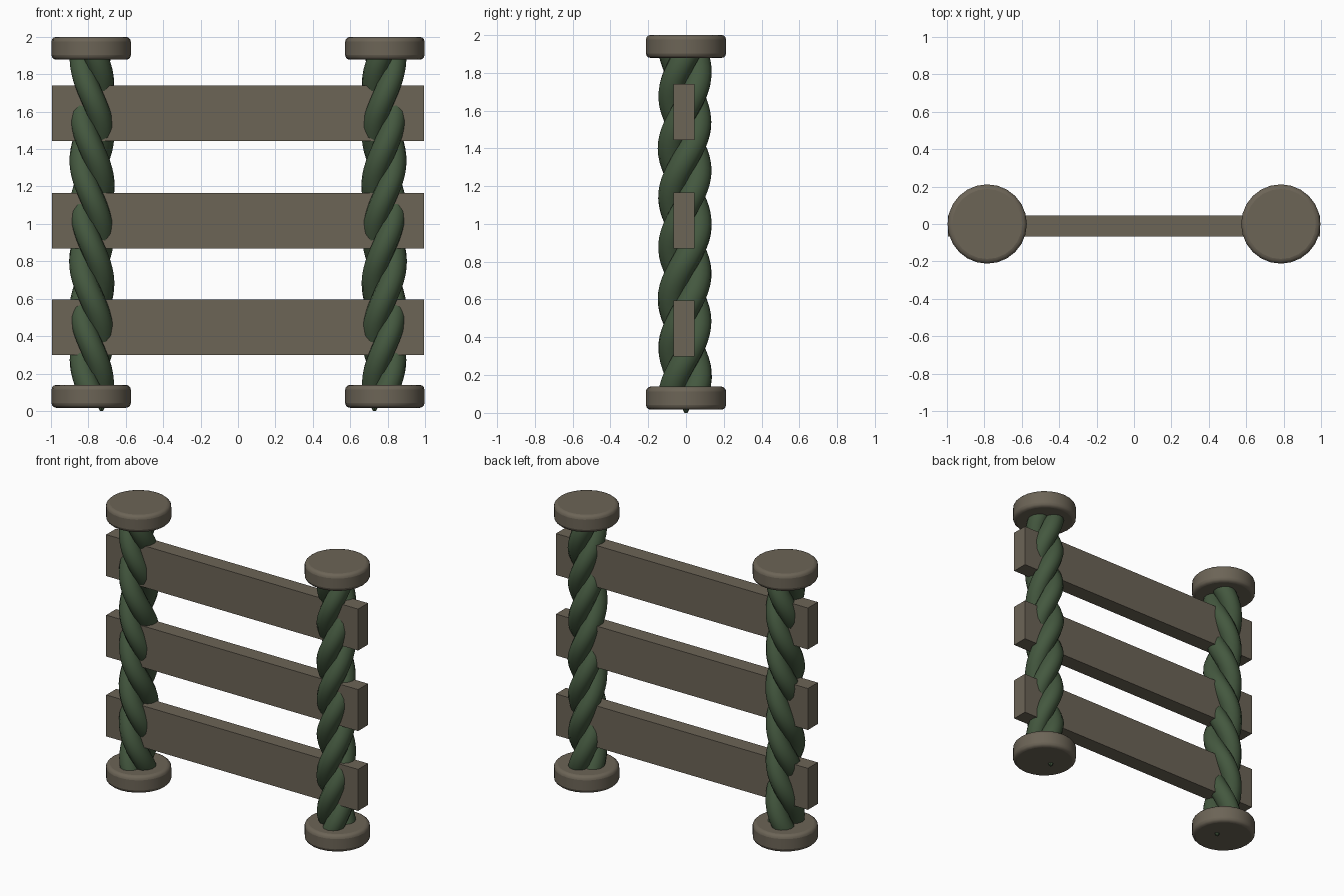
import bpy
from math import pi, cos, sin

if "Cube" in bpy.data.objects:
    bpy.data.objects.remove(bpy.data.objects["Cube"])

PITCH, POST_X, POST_Y = 0.8, 0.785, -0.006


def material(name, color):
    m = bpy.data.materials.new(name)
    m.diffuse_color = (*color, 1)
    m.use_nodes = True
    m.node_tree.nodes["Principled BSDF"].inputs["Base Color"].default_value = m.diffuse_color
    return m


stone = material("weathered_wood", (0.15, 0.128, 0.094))
green = material("green_rope", (0.058, 0.098, 0.05))


def finish(obj, name, mat):
    obj.name = name
    obj.data.materials.append(mat)
    return obj


# Horizontal planks
def plank(name, z):
    bpy.ops.mesh.primitive_cube_add(size=1, location=(0, -0.01, z))
    o = bpy.context.object
    o.scale = (1.99, 0.112, 0.296)
    bpy.ops.object.transform_apply(location=False, rotation=False, scale=True)
    finish(o, name, stone)


# Rounded discs at both ends of a post
def disc(name, x, z):
    bpy.ops.mesh.primitive_cylinder_add(vertices=24, radius=0.212, depth=0.122,
                                        location=(x, 0, z))
    o = finish(bpy.context.object, name, stone)
    b = o.modifiers.new("rounded_rim", 'BEVEL')
    b.width, b.segments = 0.025, 3
    b.limit_method, b.angle_limit = 'ANGLE', 0.8
    bpy.ops.object.shade_smooth_by_angle(angle=0.7)


# One helical rope strand, swept along a curve; side flips the twist
def strand(name, side, z_ref, depth):
    c = bpy.data.curves.new(name, 'CURVE')
    c.dimensions = '3D'
    c.bevel_depth, c.bevel_resolution = depth, 4
    c.use_fill_caps = True
    n = 64
    s = c.splines.new('POLY')
    s.points.add(n - 1)
    for i, p in enumerate(s.points):
        z = 0.07 + (1.93 - 0.07) * i / (n - 1)
        a = pi / 2 + 2 * pi * (z - z_ref) / PITCH
        p.co = (side * 0.056 * cos(a), 0.067 * sin(a), z, 1)
    s.use_smooth = True
    o = bpy.data.objects.new(name, c)
    bpy.context.collection.objects.link(o)
    o.location = (side * (POST_X - 0.004), POST_Y, 0)
    o.scale.y = 1.08
    bpy.ops.object.select_all(action='DESELECT')
    o.select_set(True)
    bpy.context.view_layer.objects.active = o
    bpy.ops.object.convert(target='MESH')
    o = finish(bpy.context.object, name, green)
    bpy.ops.object.shade_smooth_by_angle(angle=1.0)


# Frayed rope tip poking out beneath the base
def tip(name, x):
    bpy.ops.mesh.primitive_cone_add(vertices=8, radius1=0.008, radius2=0.03,
                                    depth=0.04, location=(x, 0, 0.02))
    finish(bpy.context.object, name, green)


for i, z in enumerate((0.447, 1.017, 1.592)):
    plank(f"plank_{i + 1}", z)

for label, side in (("left", -1), ("right", 1)):
    disc(f"{label}_base", side * POST_X, 0.078)
    disc(f"{label}_cap", side * POST_X, 1.939)
    for j, (z_ref, depth) in enumerate(((1.0, 0.066), (1.28, 0.064), (1.54, 0.064))):
        strand(f"{label}_rope_strand_{j + 1}", side, z_ref, depth)
    tip(f"{label}_rope_tip", side * 0.73)
